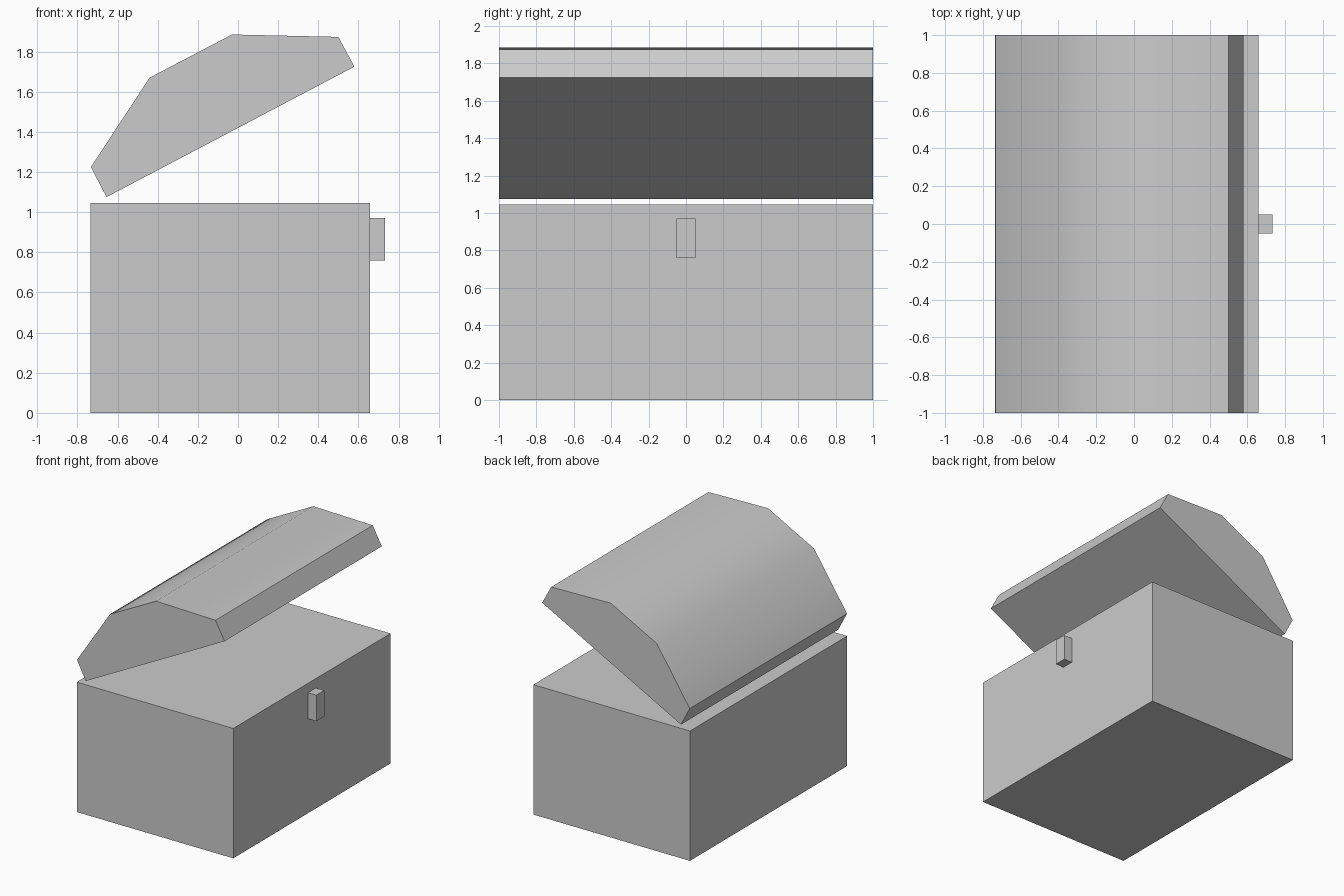
import bpy
import math

cube = bpy.data.objects.get("Cube")
if cube:
    bpy.data.objects.remove(cube, do_unlink=True)

# Single plain grey finish
grey = bpy.data.materials.new("plain_grey")
grey.use_nodes = True
colour = (0.6, 0.6, 0.6, 1.0)
grey.diffuse_color = colour
grey.node_tree.nodes["Principled BSDF"].inputs["Base Color"].default_value = colour


def extrude_profile(name, profile, half_depth):
    """Closed prism from a counter-clockwise (x, z) profile, extruded along y."""
    n = len(profile)
    verts = [(x, y, z) for y in (-half_depth, half_depth) for x, z in profile]
    faces = [tuple(range(n)), tuple(reversed(range(n, 2 * n)))]
    faces += [(i, i + n, (i + 1) % n + n, (i + 1) % n) for i in range(n)]
    mesh = bpy.data.meshes.new(name)
    mesh.from_pydata(verts, [], faces)
    mesh.materials.append(grey)
    obj = bpy.data.objects.new(name, mesh)
    bpy.context.collection.objects.link(obj)
    return obj


def rectangle(x0, x1, z0, z1):
    return [(x0, z0), (x1, z0), (x1, z1), (x0, z1)]


# Chest body and the latch on its +x wall
extrude_profile("chest_body", rectangle(-0.735, 0.658, 0, 1.045), 1.0)
extrude_profile("latch", rectangle(0.658, 0.733, 0.76, 0.97), 0.05)

# Tilted open lid: flat underside, short rims and a softly shaded three-panel top
lid_profile = [(-0.655, 1.075), (0.58, 1.725), (0.5, 1.873),
               (-0.03, 1.885), (-0.44, 1.67), (-0.733, 1.225)]
lid = extrude_profile("lid", lid_profile, 1.0)
bpy.ops.object.select_all(action="DESELECT")
lid.select_set(True)
bpy.context.view_layer.objects.active = lid
bpy.ops.object.shade_smooth_by_angle(angle=math.radians(40))
